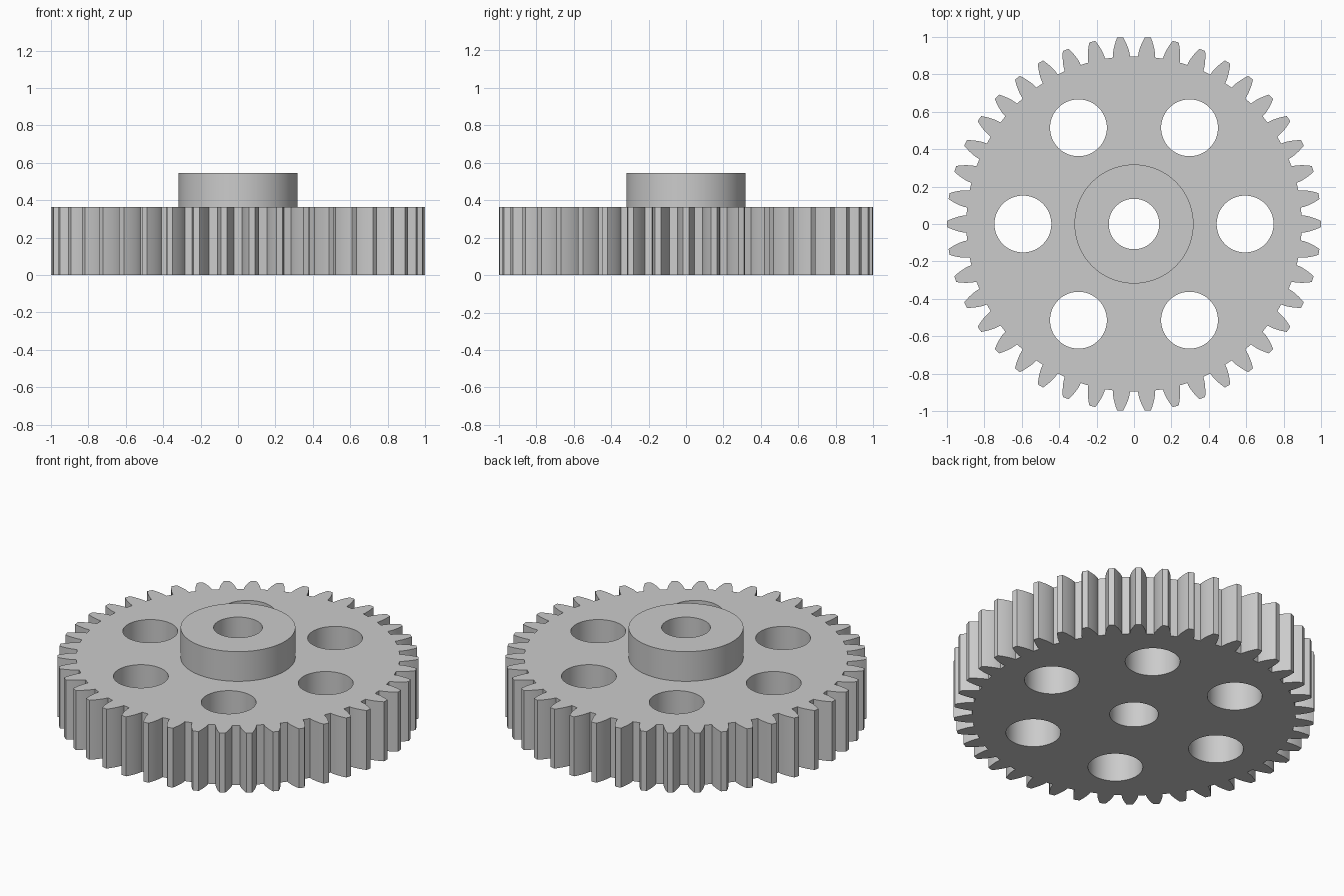
import bpy, bmesh, math

# Remove the default cube
cube = bpy.data.objects.get("Cube")
if cube:
    bpy.data.objects.remove(cube, do_unlink=True)

TEETH = 42
MODULE = 2 / (TEETH + 2)
TIP_R = 1.0
PITCH_R = MODULE * TEETH / 2
BASE_R = PITCH_R * math.cos(math.radians(20))
ROOT_R = PITCH_R - 1.27 * MODULE
DISC_H = 8 * MODULE
HUB_H = 12 * MODULE
HUB_R = 7 * MODULE
BORE_R = 0.135
HOLE_R = 0.152
HOLE_RING_R = 0.594

# Single grey material
grey = bpy.data.materials.new("plain_grey")
grey.use_nodes = True
colour = (0.6, 0.6, 0.6, 1)
grey.diffuse_color = colour
grey.node_tree.nodes["Principled BSDF"].inputs["Base Color"].default_value = colour


def polar(r, a, cx=0, cy=0):
    return (cx + r * math.cos(a), cy + r * math.sin(a))


def circle(r, cx=0, cy=0, n=72):
    return [polar(r, math.tau * i / n, cx, cy) for i in range(n)]


def involute(r):
    a = math.acos(min(1, BASE_R / r))
    return math.tan(a) - a


def gear_outline(steps=7):
    """Closed outline with involute tooth flanks."""
    half_base = math.pi / (2 * TEETH) + involute(PITCH_R) - 0.001
    flank = [(ROOT_R, half_base)]
    for i in range(steps):
        r = BASE_R + (TIP_R - BASE_R) * i / (steps - 1)
        flank.append((r, half_base - involute(r)))
    tooth = [(r, -a) for r, a in flank] + [(TIP_R, 0)] + flank[::-1]
    return [polar(r, a + math.tau * t / TEETH)
            for t in range(TEETH) for r, a in tooth]


def extruded_plate(name, loops, z0, z1, open_bottom=False):
    """Fill the outer loop, leave inner loops as holes, extrude from z0 to z1."""
    curve = bpy.data.curves.new(name, 'CURVE')
    curve.dimensions = '2D'
    curve.fill_mode = 'BOTH'
    curve.extrude = (z1 - z0) / 2
    for loop in loops:
        spline = curve.splines.new('POLY')
        spline.points.add(len(loop) - 1)
        for p, (x, y) in zip(spline.points, loop):
            p.co = (x, y, 0, 1)
        spline.use_cyclic_u = True
    obj = bpy.data.objects.new(name, curve)
    bpy.context.collection.objects.link(obj)
    bpy.ops.object.select_all(action='DESELECT')
    obj.select_set(True)
    bpy.context.view_layer.objects.active = obj
    bpy.ops.object.convert(target='MESH')
    obj = bpy.context.view_layer.objects.active

    bm = bmesh.new()
    bm.from_mesh(obj.data)
    bmesh.ops.remove_doubles(bm, verts=bm.verts, dist=0.00005)
    bmesh.ops.translate(bm, verts=bm.verts, vec=(0, 0, (z0 + z1) / 2))
    bmesh.ops.recalc_face_normals(bm, faces=bm.faces)
    if open_bottom:
        bottom = [f for f in bm.faces if f.normal.z < -0.9]
        bmesh.ops.delete(bm, geom=bottom, context='FACES')
    bm.to_mesh(obj.data)
    bm.free()
    obj.data.materials.clear()
    obj.data.materials.append(grey)
    bpy.ops.object.shade_smooth_by_angle(angle=math.radians(30))
    return obj


# Toothed disc with the bore and a ring of six lightening holes
holes = [circle(HOLE_R, *polar(HOLE_RING_R, math.tau * i / 6)) for i in range(6)]
extruded_plate("gear_disc", [gear_outline(), circle(BORE_R)] + holes, 0, DISC_H)

# Raised hub around the bore
extruded_plate("hub", [circle(HUB_R), circle(BORE_R)], DISC_H, HUB_H, open_bottom=True)
